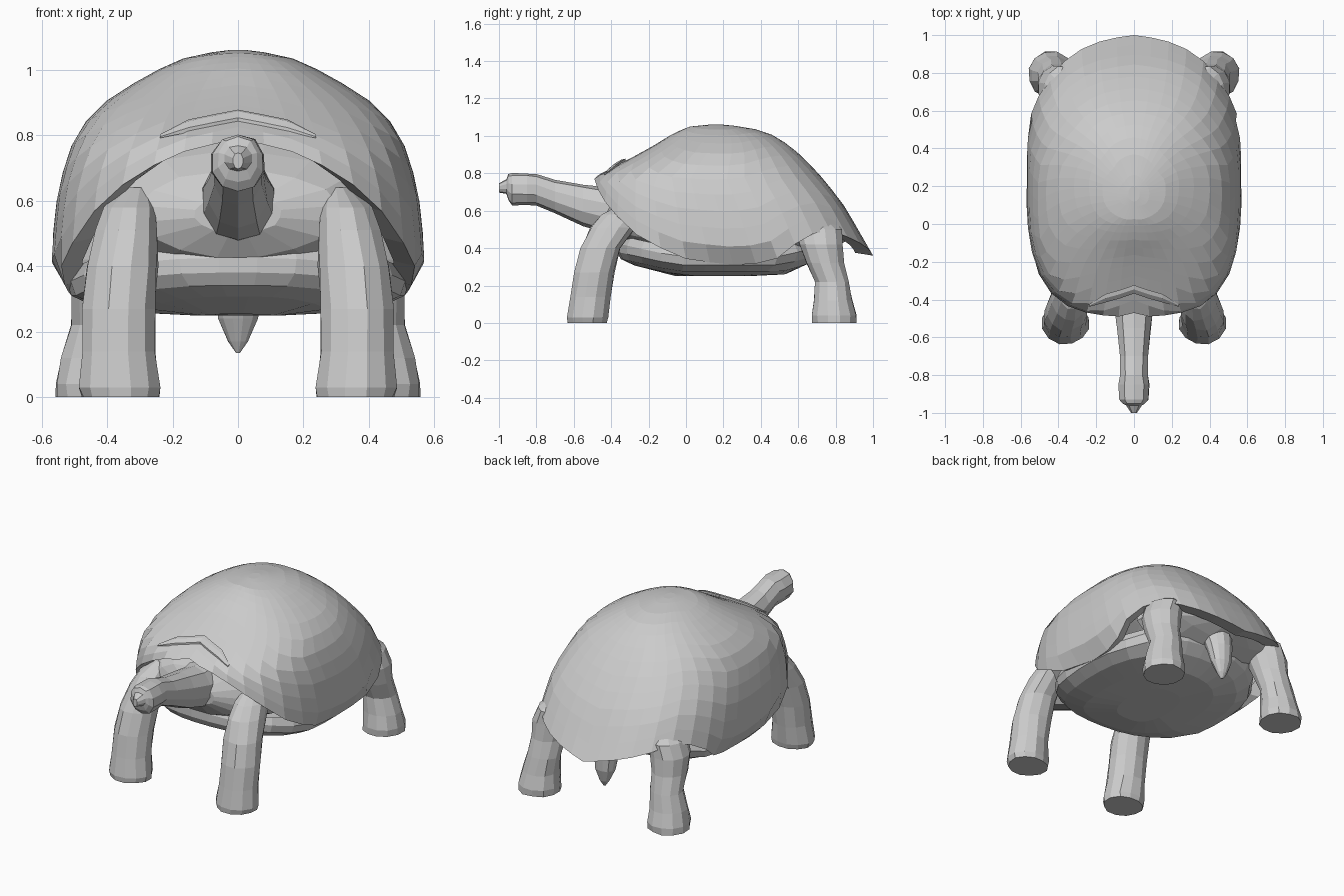
import bpy, bmesh, math, random
from mathutils import Vector

if "Cube" in bpy.data.objects:
    bpy.data.objects.remove(bpy.data.objects["Cube"])

random.seed(4)


def loft(name, rings, mirror=False, caps=(True, True)):
    """Skin a list of equal-length closed rings, optionally capping the ends."""
    bm = bmesh.new()
    loops = [[bm.verts.new(p) for p in r] for r in rings]
    n = len(rings[0])
    for a, b in zip(loops, loops[1:]):
        for i in range(n):
            j = (i + 1) % n
            bm.faces.new((a[i], a[j], b[j], b[i]))
    if caps[0]:
        bm.faces.new(loops[0][::-1])
    if caps[1]:
        bm.faces.new(loops[-1])
    bmesh.ops.recalc_face_normals(bm, faces=bm.faces)
    me = bpy.data.meshes.new(name)
    bm.to_mesh(me)
    bm.free()
    ob = bpy.data.objects.new(name, me)
    bpy.context.collection.objects.link(ob)
    if mirror:
        ob.modifiers.new("Mirror", 'MIRROR').use_mirror_merge = False
    return ob


def oval(center, u, v, sides=12, power=2.0, jitter=0.0):
    """Superellipse ring spanned by the vectors u and v."""
    pts = []
    for i in range(sides):
        t = 2 * math.pi * (i + 0.5) / sides
        c, s = math.cos(t), math.sin(t)
        k = (abs(c) ** power + abs(s) ** power) ** (-1 / power)
        k *= 1.02 + random.uniform(-jitter, jitter)
        pts.append(Vector(center) + k * (c * Vector(u) + s * Vector(v)))
    return pts


def upright(sections, jitter=0.04):
    """Horizontal rings from (x, y, z, rx, ry)."""
    return [oval((x, y, z), (rx, 0, 0), (0, ry, 0), jitter=jitter)
            for x, y, z, rx, ry in sections]


def lengthwise(sections, sides=12, power=2.0, jitter=0.03):
    """Rings facing along y from (y, z, rx, rz)."""
    return [oval((0, y, z), (rx, 0, 0), (0, 0, rz), sides, power, jitter)
            for y, z, rx, rz in sections]


def table(rows, x):
    """Linear interpolation in rows sorted by their first value."""
    x = min(max(x, rows[0][0]), rows[-1][0])
    for a, b in zip(rows, rows[1:]):
        if x <= b[0]:
            f = (x - a[0]) / (b[0] - a[0])
            return [p + (q - p) * f for p, q in zip(a[1:], b[1:])]


# Shell outline by height: z, front y, back y, half width
levels = [(.30, -.52, 1.03, .50), (.34, -.52, 1.01, .535), (.38, -.52, .99, .56),
          (.42, -.52, .965, .57), (.50, -.52, .92, .565), (.62, -.51, .85, .552),
          (.70, -.50, .79, .532), (.78, -.49, .725, .505), (.85, -.355, .66, .46),
          (.90, -.26, .61, .41), (.95, -.17, .55, .335), (1.0, -.09, .475, .245),
          (1.03, -.03, .40, .185), (1.05, .02, .30, .11), (1.06, .12, .20, .03)]
# Rim height by angle from the front, arched over neck and legs
rim_z = [(0, .79), (17, .755), (31, .69), (43, .59), (56, .45), (71, .345), (88, .31),
         (105, .32), (118, .43), (132, .51), (144, .46), (159, .41), (180, .36)]
SIDES = 40


def shell_point(i, f):
    """Point on the shell: f = 0 at the rim, 1 at the top."""
    t = 2 * math.pi * i / SIDES
    z0 = table(rim_z, min(math.degrees(t), 360 - math.degrees(t)))[0]
    z = z0 + (1.06 - z0) * f
    yf, yb, rx = table(levels, z)
    n = 2.2 + .7 * min(1, (1.06 - z) / .4)
    c, s = math.sin(t), -math.cos(t)
    k = (abs(c) ** n + abs(s) ** n) ** (-1 / n)
    return Vector((k * c * rx, (yf + yb) / 2 + k * s * (yb - yf) / 2, z))


rings = [[shell_point(i, math.sin(math.pi / 2 * j / 12)) for i in range(SIDES)]
         for j in range(13)]
lip = [Vector((p.x * .88, .2 + (p.y - .2) * .88, p.z + .015)) for p in rings[0]]
loft("shell", [lip] + rings, caps=(False, True))

# Raised ridge along the front edge of the shell
ridge = []
for k in range(-3, 4):
    r = .004 if abs(k) == 3 else .014
    p = shell_point(k % SIDES, .24)
    ridge.append(oval(p + Vector((0, 0, .004)), (0, r * 1.8, r), (0, 0, r), 6))
loft("shell_front_ridge", ridge)

# Belly plate: continues the shell sides and tilts up at both ends
belly = []
for cy, ry, rx, z in [(.18, .52, .50, .40), (.18, .54, .515, .355), (.17, .53, .50, .31),
                      (.15, .49, .43, .276), (.13, .40, .30, .258), (.13, .2, .14, .25)]:
    ring = oval((0, cy, z), (rx, 0, 0), (0, ry, 0), 28, 2.5)
    for p in ring:
        p.z += .22 * max(0, -p.y - .05) + .3 * max(0, p.y - .52)
    belly.append(ring)
loft("belly_plate", belly, caps=(False, True))

# Soft skin filling the front and rear shell openings
loft("chest", lengthwise([(-.42, .56, .13, .06), (-.37, .56, .31, .13), (-.29, .57, .39, .18),
                          (-.18, .58, .43, .23)], 16), caps=(True, False))
loft("rump", lengthwise([(.55, .50, .43, .17), (.68, .50, .42, .14), (.78, .50, .38, .10),
                         (.86, .48, .2, .04)], 16), caps=(False, True))

# Neck, head and pointed beak
loft("neck_and_head", lengthwise([
    (-.36, .60, .115, .122), (-.42, .60, .108, .12), (-.55, .63, .09, .108),
    (-.70, .675, .075, .087), (-.80, .712, .073, .083), (-.85, .715, .082, .083),
    (-.93, .715, .077, .083), (-.95, .725, .06, .068), (-.96, .73, .042, .038),
    (-1.0, .722, .015, .024)], 10, 2.3), caps=(False, True))

# Pillar-like front legs running up into the shoulders
loft("front_legs", upright([
    (.36, -.525, 0, .118, .105), (.36, -.525, .03, .125, .11), (.365, -.51, .14, .11, .108),
    (.365, -.49, .27, .112, .107), (.355, -.455, .40, .11, .107),
    (.34, -.39, .51, .095, .12), (.33, -.33, .58, .08, .12), (.31, -.26, .64, .04, .08)]), True)

# Hind legs with flared feet
loft("hind_legs", upright([
    (.44, .79, 0, .115, .12), (.44, .79, .04, .118, .122), (.435, .785, .12, .105, .105),
    (.415, .78, .22, .095, .092), (.41, .745, .32, .10, .10), (.40, .72, .42, .11, .118),
    (.375, .71, .50, .10, .125), (.32, .66, .58, .07, .09)]), True)

# Short hanging tail
loft("tail", upright([
    (0, .79, .135, .006, .006), (0, .79, .17, .03, .025), (0, .785, .24, .06, .05),
    (0, .77, .34, .075, .07), (0, .73, .46, .09, .10)]))
